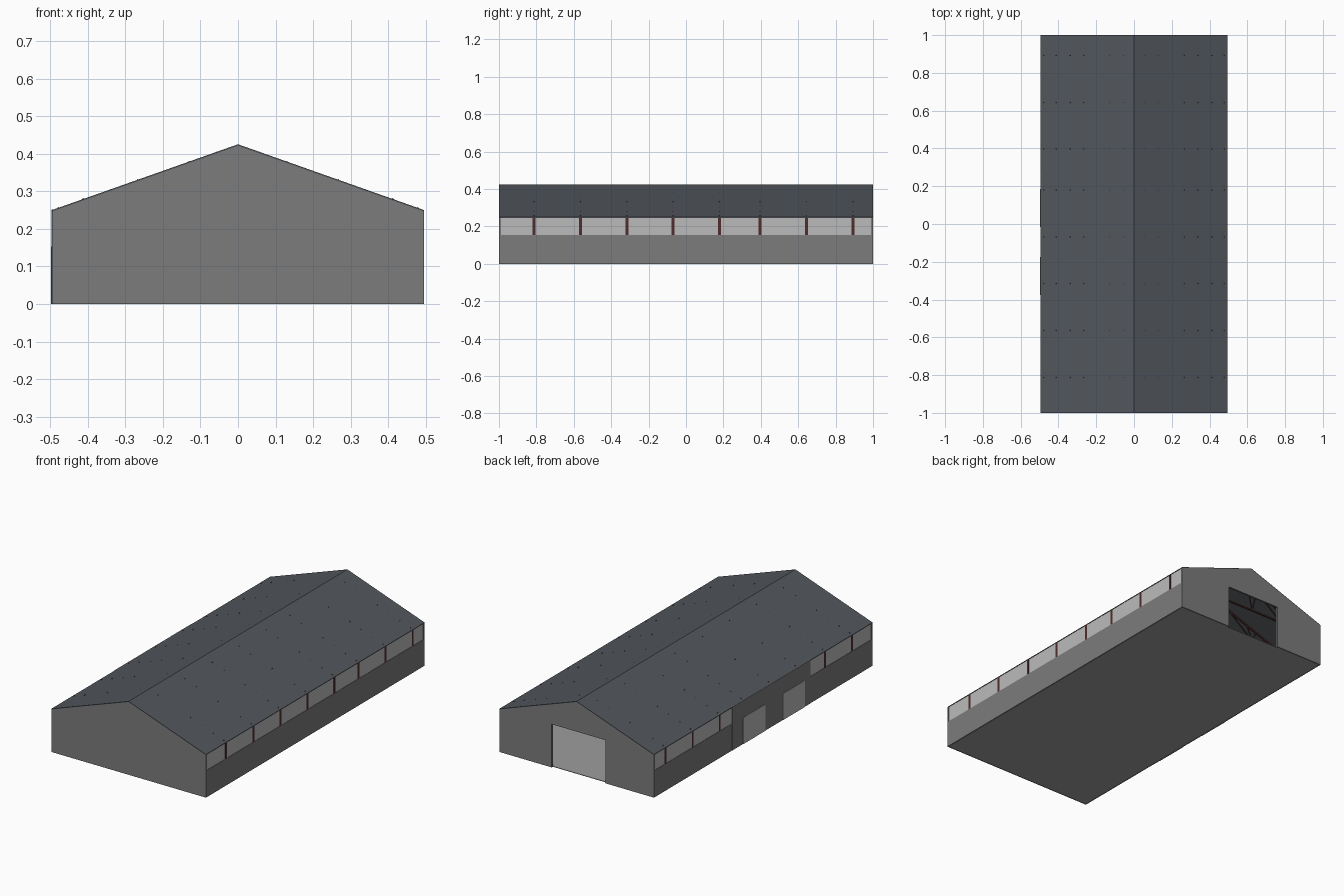
import bpy, bmesh
from mathutils import Vector

if "Cube" in bpy.data.objects:
    bpy.data.objects.remove(bpy.data.objects["Cube"])

W, L, EAVE, RIDGE, T = 0.495, 1.0, 0.25, 0.425, 0.01
SLOPE = (RIDGE - EAVE) / W


def mat(name, r, g, b):
    m = bpy.data.materials.new(name)
    m.diffuse_color = (r, g, b, 1)
    m.use_nodes = True
    m.node_tree.nodes["Principled BSDF"].inputs["Base Color"].default_value = m.diffuse_color
    return m


WALL = mat("wall grey", 0.20, 0.20, 0.20)
PANEL = mat("light panel grey", 0.50, 0.50, 0.50)
ROOF = mat("slate roof", 0.083, 0.093, 0.106)
FLOOR = mat("floor grey", 0.34, 0.34, 0.34)
STEEL = mat("dark red steel", 0.08, 0.025, 0.025)


def finish(bm, name, m):
    bmesh.ops.recalc_face_normals(bm, faces=bm.faces)
    me = bpy.data.meshes.new(name)
    bm.to_mesh(me)
    bm.free()
    me.materials.append(m)
    ob = bpy.data.objects.new(name, me)
    bpy.context.collection.objects.link(ob)
    return ob


def add_prism(bm, pts, y0, y1):
    """Extrude an x-z profile from y0 to y1."""
    f = bm.faces.new([bm.verts.new((x, y0, z)) for x, z in pts])
    r = bmesh.ops.extrude_face_region(bm, geom=[f])
    bmesh.ops.translate(bm, vec=(0, y1 - y0, 0),
                        verts=[v for v in r["geom"] if isinstance(v, bmesh.types.BMVert)])


def prism(name, pts, y0, y1, m):
    bm = bmesh.new()
    add_prism(bm, pts, y0, y1)
    return finish(bm, name, m)


def rect(x0, x1, z0, z1):
    return [(x0, z0), (x1, z0), (x1, z1), (x0, z1)]


def box(name, x0, x1, y0, y1, z0, z1, m):
    return prism(name, rect(x0, x1, z0, z1), y0, y1, m)


def add_bar(bm, a, b, y, w):
    """Square bar between two x-z points, centred on y."""
    a, b = Vector(a), Vector(b)
    d = (b - a).normalized()
    n = Vector((-d.y, d.x)) * w / 2
    add_prism(bm, [a + n, b + n, b - n, a - n], y - w / 2, y + w / 2)


# Roof sheet
t = 0.004
prism("roof", [(-W, EAVE), (0, RIDGE), (W, EAVE), (W, EAVE - t), (0, RIDGE - t), (-W, EAVE - t)],
      -L, L, ROOF)

# Gable walls: closed front, door opening at the back
top = [(W, EAVE - t), (0, RIDGE - t), (-W, EAVE - t)]
prism("front_gable", [(-W, 0), (W, 0)] + top, -L, -L + T, WALL)
prism("back_gable", [(-W, 0), (-0.185, 0), (-0.185, 0.25), (0.16, 0.25), (0.16, 0), (W, 0)] + top,
      L - T, L, WALL)

# Floor slab
box("floor", -W + T, W - T, -L + T, L - T, 0, 0.003, FLOOR)

# Low side walls and the light window bands above them
SILL = 0.155
Y = L - T
box("right_low_wall", W - T, W, -Y, Y, 0, SILL, WALL)
box("left_low_wall", -W, -W + T, -Y, Y, 0, SILL, WALL)
box("right_window_band", W - 0.006, W - 0.002, -Y, Y, SILL, EAVE - t, PANEL)
box("left_window_band_front", -W + 0.002, -W + 0.006, -Y, -0.43, SILL, EAVE - t, PANEL)
box("left_window_band_back", -W + 0.002, -W + 0.006, 0.284, Y, SILL, EAVE - t, PANEL)

# Solid section of the left wall with two doors
box("left_solid_wall", -W - 0.001, -W + T, -0.43, 0.284, 0, EAVE + 0.001, WALL)
for name, y0 in (("side_door_front", -0.375), ("side_door_back", -0.015)):
    box(name, -W - 0.003, -W - 0.001, y0, y0 + 0.2, 0, 0.153, PANEL)

# Steel frames: posts and roof trusses
FRAMES = [-0.813, -0.565, -0.316, -0.07, 0.179, 0.396, 0.643, 0.893]
posts, trusses = bmesh.new(), bmesh.new()


def roof_z(x):
    return RIDGE - abs(x) * SLOPE


for y in FRAMES:
    low = EAVE - 0.008
    add_bar(trusses, (-W + T, low), (W - T, low), y, 0.008)
    for s in (-1, 1):
        x0, x1 = sorted((s * (W - 0.018), s * (W - 0.0008)))
        add_prism(posts, rect(x0, x1, 0.003, EAVE - t), y - 0.008, y + 0.008)
        add_bar(trusses, (0, RIDGE - 0.01), (s * (W - T), EAVE - 0.006), y, 0.008)
        # V-shaped webs whose tips just show through the roof
        for bottom, tops in ((0.095, (0.055, 0.13)), (0.30, (0.265, 0.34)), (0.445, (0.41, 0.48))):
            for x in tops:
                add_bar(trusses, (s * bottom, low), (s * x, roof_z(x) + 0.0005), y, 0.005)
        add_bar(trusses, (s * 0.13, roof_z(0.13) - 0.006), (s * 0.30, low), y, 0.005)
        add_bar(trusses, (s * 0.34, roof_z(0.34) - 0.006), (s * 0.445, low), y, 0.005)
finish(posts, "wall_posts", STEEL)
finish(trusses, "roof_trusses", STEEL)
